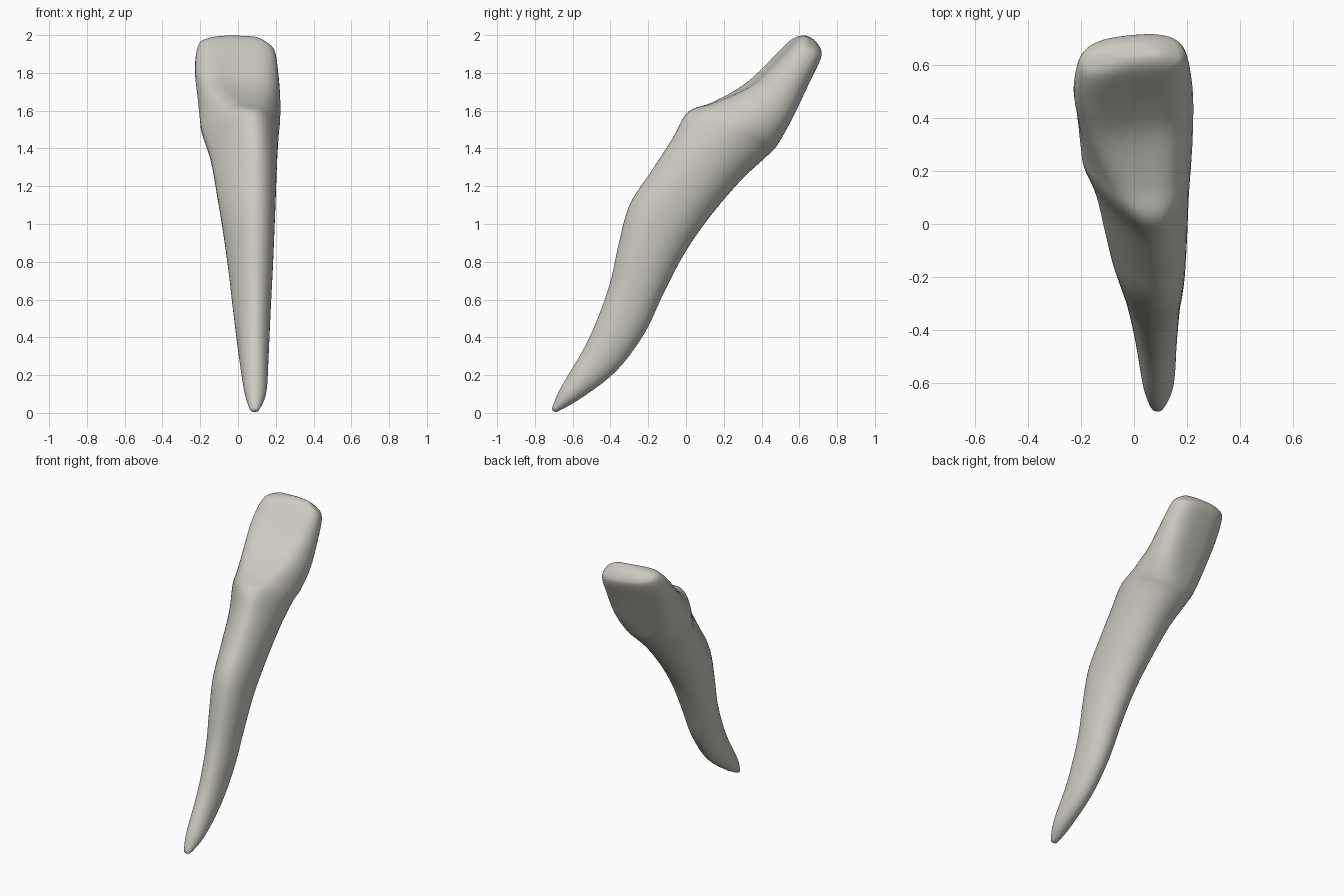
import bpy, bmesh
from math import sin, cos, tau, copysign
from mathutils import Vector

cube = bpy.data.objects.get("Cube")
if cube:
    bpy.data.objects.remove(cube, do_unlink=True)

SEGMENTS = 48
STEPS = 5
RIDGE_X = 0.09

# Stations from root tip to biting edge:
# inner y, inner z, outer y, outer z, right x, left x, taper, crown amount
STATIONS = [
    (-.712, .02, -.685, .004, .065, .11, 0, 0),
    (-.66, .14, -.56, .075, .035, .15, 0, 0),
    (-.52, .38, -.37, .22, .005, .162, .05, 0),
    (-.41, .66, -.22, .42, -.025, .173, .1, 0),
    (-.36, .88, -.12, .63, -.05, .184, .1, 0),
    (-.3, 1.1, -.01, .84, -.08, .193, .12, 0),
    (-.19, 1.27, .12, 1.03, -.11, .2, .18, 0),
    (-.07, 1.46, .29, 1.23, -.145, .208, .3, .05),
    (0, 1.6, .44, 1.37, -.192, .217, .4, .25),
    (.12, 1.655, .49, 1.43, -.204, .223, .3, .6),
    (.31, 1.75, .555, 1.56, -.216, .226, .12, 1),
    (.43, 1.85, .64, 1.74, -.23, .217, .05, 1),
    (.54, 1.96, .708, 1.88, -.215, .195, 0, .9),
    (.59, 1.992, .71, 1.93, -.18, .14, 0, .7),
    (.63, 1.998, .685, 1.97, -.12, .08, 0, .5),
]


def spline(values, i, t):
    """Smooth interpolation through neighbouring stations."""
    last = len(values) - 1
    a, b, c, d = (values[min(max(i + k, 0), last)] for k in (-1, 0, 1, 2))
    return [q + (r - p) * t / 2
            + (2 * p - 5 * q + 4 * r - s) * t * t / 2
            + (3 * q - p - 3 * r + s) * t ** 3 / 2
            for p, q, r, s in zip(a, b, c, d)]


def power(value, exponent):
    return copysign(abs(value) ** exponent, value)


def section(bm, station):
    """One egg-shaped ring, squarer and hollowed on the inner face in the crown."""
    fy, fz, by, bz, x_min, x_max, taper, crown = station
    inner, outer = Vector((0, fy, fz)), Vector((0, by, bz))
    middle, depth = (inner + outer) / 2, (inner - outer) / 2
    mid_x, half = (x_min + x_max) / 2, (x_max - x_min) / 2
    skew = (RIDGE_X - mid_x) * max(0, 1 - crown)
    ring = []
    for k in range(SEGMENTS):
        angle = tau * k / SEGMENTS
        shape = 1 - 0.3 * max(crown, 0)
        u, v = power(cos(angle), shape), power(sin(angle), shape)
        width = half * u * (1 - taper * max(v, 0) - 0.1 * crown * max(-v, 0))
        hollow = 1 - 0.2 * crown * (1 - u * u) ** 2 if v > 0 else 1
        point = middle + depth * v * hollow
        point += Vector((0, 0.8, -0.6)) * width * 0.15 * crown
        point.x = mid_x + width + skew * max(v, 0)
        ring.append(bm.verts.new(point))
    return ring


def cap(bm, ring, push):
    """Close an end with a slightly domed fan."""
    centre = sum((v.co for v in ring), Vector()) / len(ring) + Vector(push)
    tip = bm.verts.new(centre)
    for a, b in zip(ring, ring[1:] + ring[:1]):
        bm.faces.new((a, b, tip))


# Loft the tooth body
bm = bmesh.new()
rings = [section(bm, spline(STATIONS, i, s / STEPS))
         for i in range(len(STATIONS) - 1) for s in range(STEPS)]
rings.append(section(bm, STATIONS[-1]))
for low, high in zip(rings, rings[1:]):
    for k in range(SEGMENTS):
        n = (k + 1) % SEGMENTS
        bm.faces.new((low[k], low[n], high[n], high[k]))
cap(bm, rings[0], (0, -.004, -.008))
cap(bm, rings[-1], (0, .003, .008))
bmesh.ops.recalc_face_normals(bm, faces=bm.faces)
for face in bm.faces:
    face.smooth = True
mesh = bpy.data.meshes.new("incisor_tooth")
bm.to_mesh(mesh)
bm.free()
tooth = bpy.data.objects.new("incisor_tooth", mesh)
bpy.context.collection.objects.link(tooth)

# Single ivory colour
ivory = bpy.data.materials.new("ivory")
ivory.use_nodes = True
colour = (0.6, 0.585, 0.53, 1)
ivory.diffuse_color = colour
ivory.node_tree.nodes["Principled BSDF"].inputs["Base Color"].default_value = colour
mesh.materials.append(ivory)

# Soften the surface
relax = tooth.modifiers.new("soften", 'SMOOTH')
relax.factor = 0.5
relax.iterations = 2
